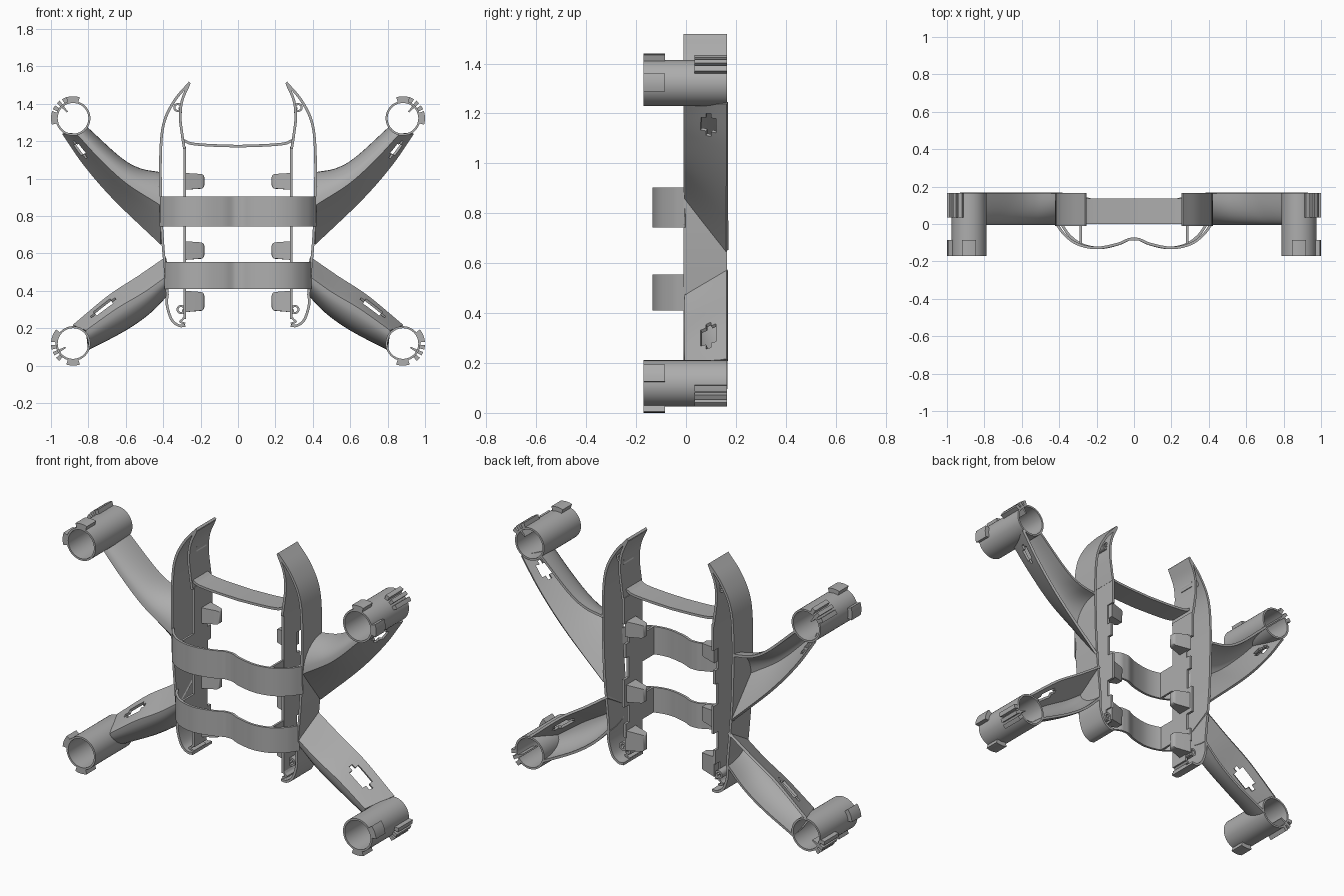
import bpy, bmesh, math
from mathutils import Vector

cube = bpy.data.objects.get("Cube")
if cube:
    bpy.data.objects.remove(cube, do_unlink=True)

grey = bpy.data.materials.new("plain grey")
grey.use_nodes = True
grey.diffuse_color = (0.42, 0.42, 0.42, 1)
grey.node_tree.nodes["Principled BSDF"].inputs["Base Color"].default_value = grey.diffuse_color

BACK = 0.165
WALL = 0.014


def smooth_path(pts, steps=6):
    """Catmull-Rom samples through the points."""
    p = [Vector(q) for q in pts]
    p = [2 * p[0] - p[1]] + p + [2 * p[-1] - p[-2]]
    out = []
    for a, b, c, d in zip(p, p[1:], p[2:], p[3:]):
        for i in range(steps):
            t = i / steps
            out.append(0.5 * (2 * b + (c - a) * t + (2 * a - 5 * b + 4 * c - d) * t ** 2
                              + (3 * b - a - 3 * c + d) * t ** 3))
    return out + [p[-2]]


def finish(name, bm, thickness=0):
    """Mirror the half part across x, thicken it and shade it."""
    bmesh.ops.recalc_face_normals(bm, faces=bm.faces)
    mesh = bpy.data.meshes.new(name)
    bm.to_mesh(mesh)
    bm.free()
    mesh.materials.append(grey)
    obj = bpy.data.objects.new(name, mesh)
    bpy.context.collection.objects.link(obj)
    obj.modifiers.new("Mirror", 'MIRROR')
    if thickness:
        solid = obj.modifiers.new("Solidify", 'SOLIDIFY')
        solid.thickness = thickness
        solid.offset = 0
    bpy.ops.object.select_all(action='DESELECT')
    obj.select_set(True)
    bpy.context.view_layer.objects.active = obj
    bpy.ops.object.convert(target='MESH')
    bpy.ops.object.shade_smooth_by_angle(angle=math.radians(35))
    return obj


def grid(name, rows, thickness, holes=()):
    """Skin a grid of points, leaving out the listed cells."""
    bm = bmesh.new()
    vs = [[bm.verts.new(p) for p in row] for row in rows]
    for i in range(len(vs) - 1):
        for j in range(len(vs[0]) - 1):
            if (i, j) not in holes:
                bm.faces.new((vs[i][j], vs[i + 1][j], vs[i + 1][j + 1], vs[i][j + 1]))
    return finish(name, bm, thickness)


def wall(name, path, y0, y1, thickness=WALL):
    """Thin wall following an x-z path."""
    return grid(name, [[(x, y0, z), (x, y1, z)] for x, z in path], thickness)


def arc_block(name, cx, cz, r0, r1, a0, a1, y0, y1):
    """Ring or ring segment with its axis along y; angles in degrees."""
    full = a1 - a0 >= 360
    n = 40 if full else max(1, round((a1 - a0) / 8))
    bm = bmesh.new()
    rings = []
    for i in range(n if full else n + 1):
        a = math.radians(a0 + (a1 - a0) * i / n)
        rings.append([bm.verts.new((cx + r * math.cos(a), y, cz + r * math.sin(a)))
                      for r, y in ((r0, y0), (r1, y0), (r1, y1), (r0, y1))])
    pairs = list(zip(rings, rings[1:]))
    if full:
        pairs.append((rings[-1], rings[0]))
    else:
        bm.faces.new(rings[0])
        bm.faces.new(rings[-1])
    for a, b in pairs:
        for k in range(4):
            m = (k + 1) % 4
            bm.faces.new((a[k], a[m], b[m], b[k]))
    return finish(name, bm)


def arm(name, outer, crest, inner, slot_rows):
    """Channel arm open at the back: sloped outer wall, rounded inner side."""
    rows = []
    for o, c, i in zip(*(smooth_path(p, 8) for p in (outer, crest, inner))):
        row = []
        for k in range(8):                      # sloped outer wall
            p = o.lerp(c, k / 8)
            row.append((p.x, BACK * (1 - k / 8), p.y))
        for k in range(9):                      # rounded inner side
            a = k / 8 * math.pi / 2
            p = c.lerp(i, math.sin(a) ** 1.0)
            row.append((p.x, BACK * (1 - math.cos(a)), p.y))
        rows.append(row)
    holes = {(r, k) for r in slot_rows for k in range(2, 5)}
    holes -= {(r, k) for r in (slot_rows[0], slot_rows[-1]) for k in (2, 4)}
    return grid(name, rows, WALL, holes)


# Arms
arm("upper_arm",
    [(.935, 1.242), (.82, 1.075), (.66, .89), (.41, .65)],
    [(.855, 1.235), (.75, 1.12), (.60, .98), (.415, .86)],
    [(.81, 1.27), (.636, 1.112), (.53, 1.05), (.415, 1.027)], range(2, 7))
arm("lower_arm",
    [(.88, .212), (.69, .37), (.53, .475), (.385, .575)],
    [(.812, .185), (.65, .30), (.50, .39), (.38, .475)],
    [(.80, .09), (.61, .19), (.48, .28), (.375, .385)], range(3, 9))

# Motor tubes with outside plates, guide ribs and an inner key
for level, cz, plates, rib in (("upper", 1.322, (90, 1), 48), ("lower", .118, (-90, 22), -28)):
    cx = .882
    arc_block(level + "_motor_tube", cx, cz, .082, .093, 0, 360, -.17, BACK)
    for a in plates:
        arc_block(level + "_tube_plate", cx, cz, .088, .118, a - 18, a + 18, -.17, -.085)
    for a in (rib - 18, rib + 18):
        arc_block(level + "_guide_rib", cx, cz, .088, .118, a - 6, a + 6, .035, BACK)
    arc_block(level + "_tube_key", cx, cz, .045, .118, rib - 5, rib + 5, .035, BACK)

# Side shells: outer wall, curved horn, stepped inner wall
wall("shell_outer_wall", smooth_path(
    [(.258, 1.513), (.337, 1.42), (.394, 1.305), (.413, 1.155), (.413, .89), (.403, .67),
     (.380, .41), (.380, .326), (.355, .246), (.316, .214), (.282, .214)]), -.01, BACK)
wall("shell_horn", smooth_path(
    [(.262, 1.505), (.298, 1.42), (.309, 1.33), (.298, 1.23), (.287, 1.16)]), -.01, BACK)

bm = bmesh.new()
steps = [(.25, .11), (.36, .15), (.44, .12), (.54, BACK), (.70, .125), (.82, .15),
         (.90, .12), (1.02, BACK), (1.17, BACK)]
outline = [(0, 1.17), (0, .25)]
for (z0, y), (z1, _) in zip(steps, steps[1:]):
    outline += [(y, z0), (y, z1)]
face = bm.faces.new([bm.verts.new((.285, y, z)) for y, z in outline])
finish("shell_inner_wall", bm, .015)

# Small foot closing the bottom of each shell
wall("shell_foot", smooth_path([(.287, .26), (.297, .245), (.31, .235), (.282, .224)], 4), 0, .11, .01)

# Screw bosses with a web to the wall
for x, z, x_wall in ((.322, 1.38, .303), (.305, .30, .285)):
    arc_block("screw_boss", x, z, .013, .024, 0, 360, .05, .14)
    wall("boss_web", [(x_wall, z - .03), (x_wall + .012, z)], .05, .14, .01)

# Cross bar
wall("cross_bar", smooth_path([(0, 1.173), (.15, 1.178), (.25, 1.187), (.29, 1.205)]), 0, .135)

# Wavy front bands and the struts behind them
half_band = [(0, -.08), (.03, -.083), (.09, -.108), (.2, -.128), (.3, -.108), (.37, -.058), (.413, 0)]
for name, z0, z1, scale in (("upper_band", .743, .903, 1), ("lower_band", .41, .555, .94)):
    path = smooth_path([(x * scale, y) for x, y in half_band])
    grid(name, [[(x, y, z0), (x, y, z1)] for x, y in path], WALL)
    grid(name + "_strut", [[(.285, y, z0), (.285, y, z1)] for y in (-.105, .005)], .012)

# Rounded retaining hooks, tapered towards the middle
for z, height in ((.985, .09), (.615, .10), (.343, .115)):
    bm = bmesh.new()
    bmesh.ops.create_cube(bm, size=1)
    for v in bm.verts:
        tip = v.co.x < 0
        v.co = Vector((.18 if tip else .285, .105 + v.co.y * (.04 if tip else .09),
                       z + v.co.z * height * (.85 if tip else 1)))
    tip_edges = [e for e in bm.edges if all(v.co.x < .2 for v in e.verts)]
    bmesh.ops.bevel(bm, geom=tip_edges, offset=.018, segments=3, profile=.5, affect='EDGES')
    finish("hook", bm)
